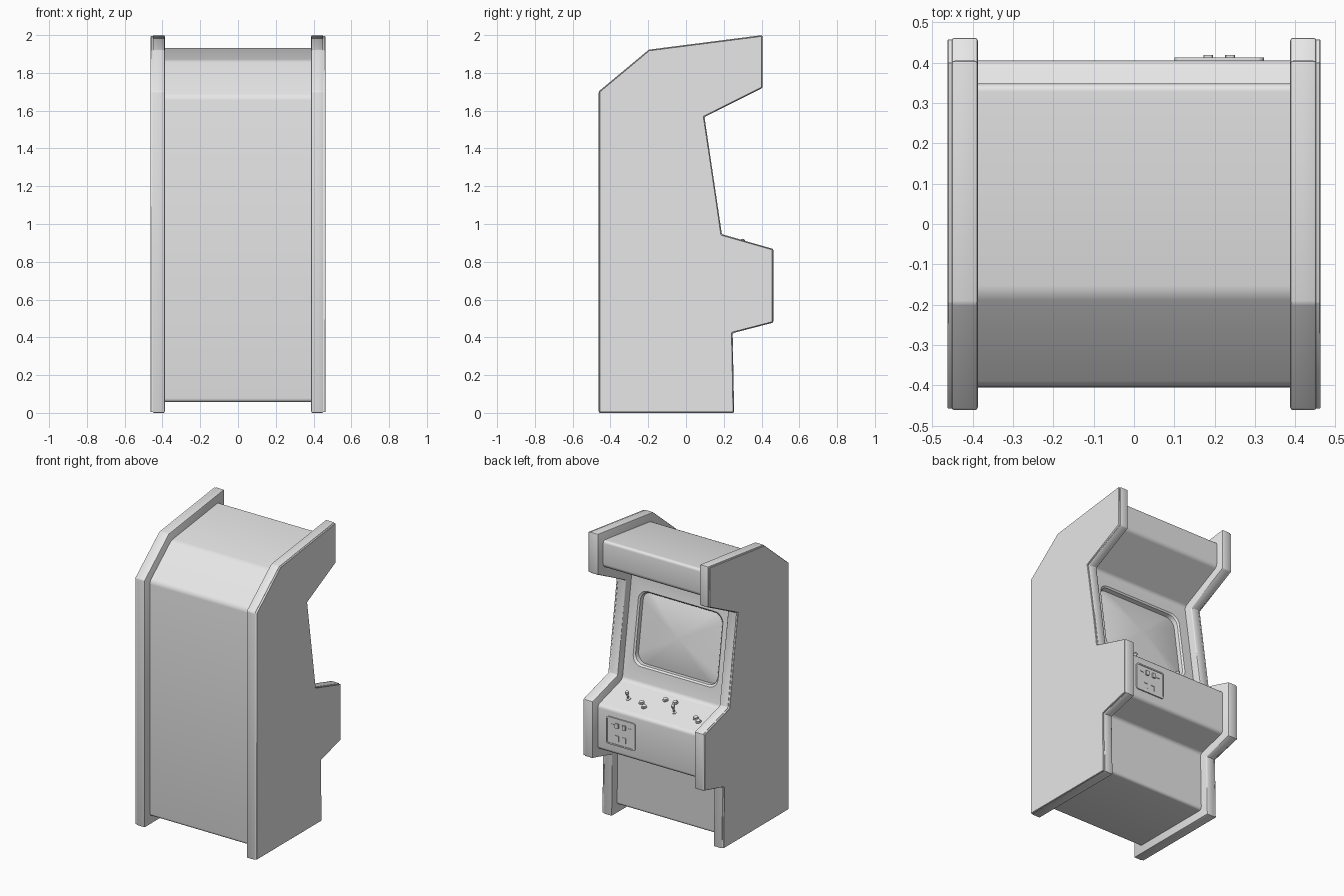
import bpy, bmesh, math
from mathutils import Matrix, Vector

cube = bpy.data.objects.get("Cube")
if cube:
    bpy.data.objects.remove(cube)

# One plain grey for the whole cabinet
GREY = (0.8, 0.8, 0.8, 1)
grey = bpy.data.materials.new("light_grey")
grey.use_nodes = True
grey.diffuse_color = GREY
grey.node_tree.nodes["Principled BSDF"].inputs["Base Color"].default_value = GREY


def frame(y, z, tilt, x=0.0):
    """Local frame whose z axis leans from up towards the player by tilt degrees."""
    return Matrix.Translation((x, y, z)) @ Matrix.Rotation(math.radians(-tilt), 4, 'X')


def loft(name, rings, matrix=Matrix(), bevel=0.0, segments=2, rule=None):
    """Skin matching rings of points, cap both ends, optionally bevel the edges."""
    bm = bmesh.new()
    rows = [[bm.verts.new(matrix @ Vector(p)) for p in ring] for ring in rings]
    for a, b in zip(rows, rows[1:]):
        for i in range(len(a)):
            j = (i + 1) % len(a)
            bm.faces.new((a[i], a[j], b[j], b[i]))
    bm.faces.new(rows[0])
    bm.faces.new(rows[-1])
    bmesh.ops.recalc_face_normals(bm, faces=bm.faces)
    if bevel:
        edges = [e for e in bm.edges if rule is None or rule(e)]
        bmesh.ops.bevel(bm, geom=edges, offset=bevel, segments=segments,
                        profile=0.5, affect='EDGES', clamp_overlap=True)
    mesh = bpy.data.meshes.new(name)
    bm.to_mesh(mesh)
    bm.free()
    mesh.materials.append(grey)
    obj = bpy.data.objects.new(name, mesh)
    bpy.context.collection.objects.link(obj)
    return obj


def smooth(obj, angle=35):
    bpy.ops.object.select_all(action='DESELECT')
    obj.select_set(True)
    bpy.context.view_layer.objects.active = obj
    bpy.ops.object.shade_smooth_by_angle(angle=math.radians(angle))
    return obj


def inset(points, d):
    """Move every side of a counter-clockwise profile inwards by d."""
    pts = [Vector(p) for p in points]
    result = []
    for i, p in enumerate(pts):
        a = (p - pts[i - 1]).normalized()
        b = (pts[(i + 1) % len(pts)] - p).normalized()
        na, nb = Vector((-a.y, a.x)), Vector((-b.y, b.x))
        result.append(p + (na + nb) * d / (1 + na.dot(nb)))
    return result


def prism(name, profile, x0, x1, **kw):
    return loft(name, [[(x, y, z) for y, z in profile] for x in (x0, x1)], **kw)


def rounded(w, h, r, z, x=0.0, y=0.0, steps=6):
    """Rounded rectangle ring from half width, half height and corner radius."""
    ring = []
    for k, (sx, sy) in enumerate(((1, 1), (-1, 1), (-1, -1), (1, -1))):
        for s in range(steps + 1):
            a = (k + s / steps) * math.pi / 2
            ring.append((x + sx * (w - r) + r * math.cos(a),
                         y + sy * (h - r) + r * math.sin(a), z))
    return ring


def turned(name, outline, matrix, sides=20):
    """Round part from (radius, height) pairs."""
    return smooth(loft(name, [[(r * math.cos(t * math.tau / sides),
                                r * math.sin(t * math.tau / sides), h)
                               for t in range(sides)] for r, h in outline], matrix))


# Side silhouette as (y, z), counter-clockwise
side = [(-0.462, 0), (0.255, 0), (0.247, 0.422), (0.462, 0.478), (0.462, 0.868),
        (0.19, 0.946), (0.098, 1.566), (0.405, 1.72), (0.405, 2.0),
        (-0.197, 1.923), (-0.462, 1.702)]

# Side panels: edge moulding with a thin outer sheet
for label, s in (("left", 1), ("right", -1)):
    smooth(prism(label + "_side_moulding", side, s * 0.3875, s * 0.4525, bevel=0.007))
    smooth(prism(label + "_side_sheet", inset(side, 0.004), s * 0.44, s * 0.4625,
                 bevel=0.002, segments=1))

# Cabinet body, softly rounded along its long edges
body = prism("cabinet_body", inset(side, 0.057), -0.40, 0.40, bevel=0.02, segments=4,
             rule=lambda e: abs(e.verts[0].co.x - e.verts[1].co.x) > 0.5)

# Screen opening with a flared rim
screen_at = frame(0.088, 1.26, 81.7)
W, H, R = 0.325, 0.25, 0.065
cutter = loft("screen_cutter", [rounded(W - 0.016, H - 0.016, R, -0.06),
                                rounded(W - 0.012, H - 0.012, R, -0.012),
                                rounded(W, H, R, 0.0),
                                rounded(W, H, R, 0.03)], screen_at)
cutter.hide_render = True
cut = body.modifiers.new("screen_opening", 'BOOLEAN')
cut.operation = 'DIFFERENCE'
cut.object = cutter
cut.solver = 'EXACT'
bpy.context.view_layer.objects.active = body
bpy.ops.object.modifier_apply(modifier=cut.name)
bpy.data.objects.remove(cutter)
smooth(body)

# Bulging screen glass
glass = [rounded((W - 0.01) * t, (H - 0.01) * t, R * t, -0.042 + 0.035 * (1 - t * t))
         for t in (1, 0.9, 0.75, 0.6, 0.45, 0.3, 0.15, 0.03)]
smooth(loft("screen_glass", glass, screen_at))


# Controls standing on the sloping panel
def on_panel(x, y):
    return frame(y, 0.946 - (y - 0.19) * 0.287 - 0.0593, 16, x)


for i, x in enumerate((0.24, -0.11)):
    turned(f"joystick_{i + 1}", [(0.016, -0.004), (0.016, 0.004), (0.006, 0.006),
                                 (0.006, 0.036), (0.011, 0.041), (0.014, 0.05),
                                 (0.011, 0.059), (0.003, 0.064)], on_panel(x, 0.285))

buttons = [(0.138, 0.285), (0.10, 0.312), (0.012, 0.205), (-0.062, 0.205),
           (-0.272, 0.28), (-0.306, 0.302)]
for i, (x, y) in enumerate(buttons):
    turned(f"button_{i + 1}", [(0.019, -0.004), (0.019, 0.006), (0.014, 0.007),
                               (0.014, 0.013), (0.011, 0.015)], on_panel(x, y))

# Coin door: plate, raised border, slots and return cups
door_at = frame(0.405, 0.677, 90, 0.211)
DW, DH = 0.111, 0.094
smooth(loft("coin_door", [rounded(DW, DH, 0.016, -0.01), rounded(DW, DH, 0.016, 0.004)],
            door_at))
border = [rounded(DW, DH, 0.016, 0.0), rounded(DW, DH, 0.016, 0.008),
          rounded(DW - 0.009, DH - 0.009, 0.01, 0.008),
          rounded(DW - 0.009, DH - 0.009, 0.01, 0.003)]
smooth(loft("coin_door_border", border, door_at))


def block(name, x, y, w, h, top):
    loft(name, [rounded(w, h, 0.002, z, x, y, 1) for z in (0, top)], door_at)


for label, s in (("left", 1), ("right", -1)):
    block(label + "_coin_slot", s * 0.027, -0.045, 0.012, 0.016, 0.014)
    block(label + "_coin_label", s * 0.066, -0.045, 0.013, 0.004, 0.007)
    block(label + "_return_lip", s * 0.027 + 0.004, 0.028, 0.014, 0.004, 0.008)
    block(label + "_return_cup", s * 0.027 - 0.008, 0.045, 0.004, 0.02, 0.008)
